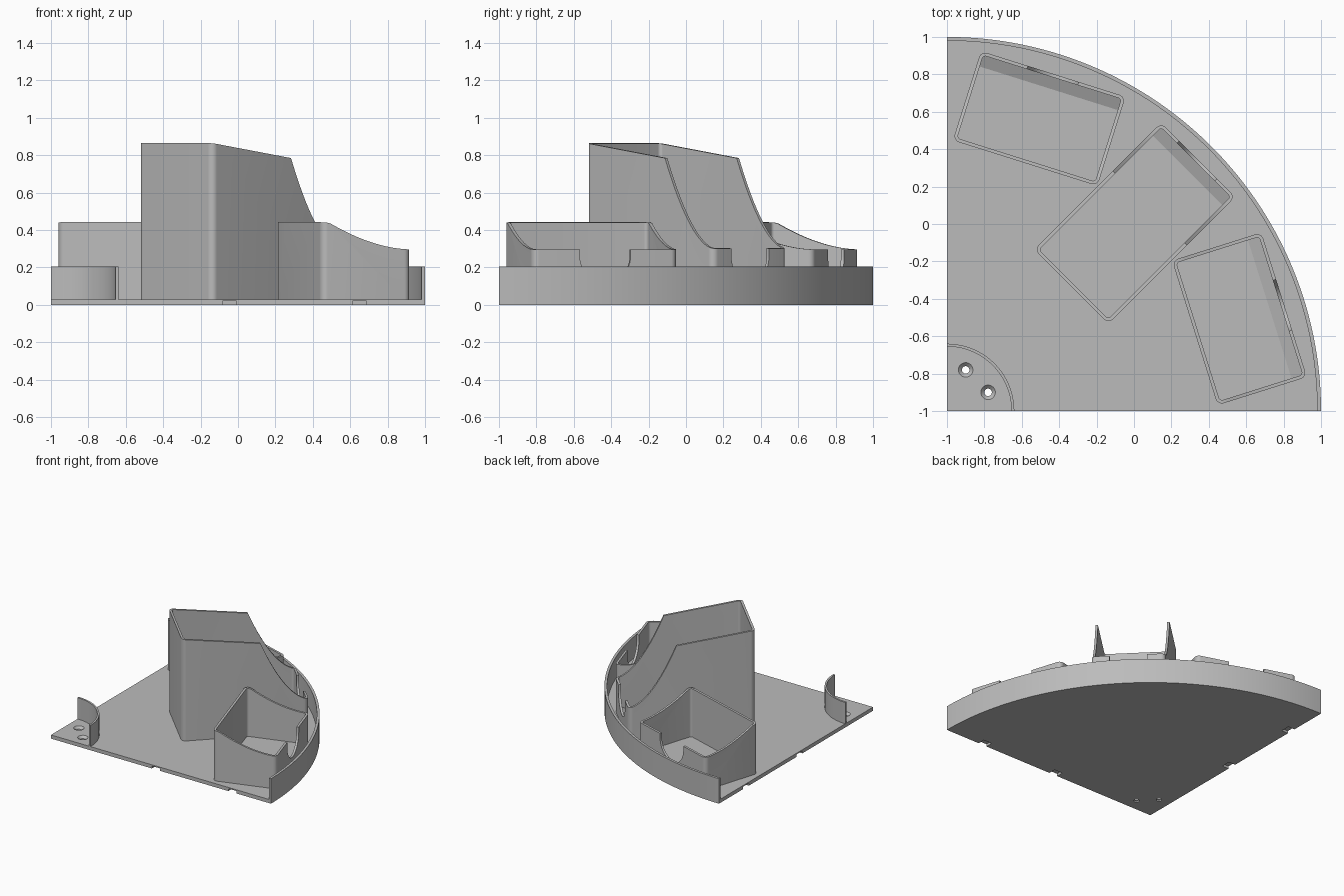
import bpy, bmesh, math
from mathutils import Matrix, Vector

if "Cube" in bpy.data.objects:
    bpy.data.objects.remove(bpy.data.objects["Cube"])

grey = bpy.data.materials.new("plain grey")
grey.diffuse_color = (0.5, 0.5, 0.5, 1)
grey.use_nodes = True
grey.node_tree.nodes["Principled BSDF"].inputs["Base Color"].default_value = grey.diffuse_color
CORNER = Vector((-1, -1, 0))          # centre of the quarter circle


def prism(name, pts, axis, a, b, matrix=Matrix()):
    """Extrude a 2D outline from a to b along z, or along y for (x, z) outlines."""
    bm = bmesh.new()
    put = (lambda p, d: (p[0], p[1], d)) if axis == "z" else (lambda p, d: (p[0], d, p[1]))
    lo = [bm.verts.new(put(p, a)) for p in pts]
    hi = [bm.verts.new(put(p, b)) for p in pts]
    bm.faces.new(lo)
    bm.faces.new(hi)
    for i in range(len(pts)):
        j = (i + 1) % len(pts)
        bm.faces.new((lo[i], lo[j], hi[j], hi[i]))
    bmesh.ops.recalc_face_normals(bm, faces=bm.faces)
    bm.transform(matrix)
    me = bpy.data.meshes.new(name)
    bm.to_mesh(me)
    bm.free()
    me.materials.append(grey)
    ob = bpy.data.objects.new(name, me)
    bpy.context.collection.objects.link(ob)
    return ob


def select(ob):
    bpy.ops.object.select_all(action="DESELECT")
    ob.select_set(True)
    bpy.context.view_layer.objects.active = ob


def cut(ob, cutter):
    mod = ob.modifiers.new("cut", "BOOLEAN")
    mod.operation, mod.solver, mod.object = "DIFFERENCE", "EXACT", cutter
    select(ob)
    bpy.ops.object.modifier_apply(modifier=mod.name)
    bpy.data.objects.remove(cutter)


def smooth(ob):
    select(ob)
    bpy.ops.object.shade_smooth_by_angle(angle=math.radians(30))


def arc(r, n, a0=0, a1=90, c=(0, 0)):
    angles = [math.radians(a0 + (a1 - a0) * i / n) for i in range(n + 1)]
    return [(c[0] + r * math.cos(t), c[1] + r * math.sin(t)) for t in angles]


def round_rect(x0, x1, h, r):
    pts = []
    for cx, cy, a in ((x1 - r, h - r, 0), (x0 + r, h - r, 90),
                      (x0 + r, r - h, 180), (x1 - r, r - h, 270)):
        pts += arc(r, 8, a, a + 90, (cx, cy))
    return pts


home = Matrix.Translation(CORNER)

# Quarter-circle base plate
plate = prism("base_plate", [(0, 0)] + arc(2.0, 72), "z", 0, 0.03, home)

# Clip slots under both straight edges
for s in (0.955, 1.65):
    w, d = 0.038, 0.06
    box = [(s - w, -0.1), (s + w, -0.1), (s + w, d), (s - w, d)]
    cut(plate, prism("slot_cutter", box, "z", -0.1, 0.02, home))
    cut(plate, prism("slot_cutter", [(y, x) for x, y in box], "z", -0.1, 0.02, home))

# Countersunk screw holes
for x, y in ((0.1, 0.22), (0.22, 0.1)):
    cut(plate, prism("hole_cutter", arc(0.02, 23, 0, 345, (x, y)), "z", -0.1, 0.1, home))
    bm = bmesh.new()
    bmesh.ops.create_cone(bm, cap_ends=True, segments=24, radius1=0.015, radius2=0.045,
                          depth=0.03, matrix=Matrix.Translation((x - 1, y - 1, 0.021)))
    me = bpy.data.meshes.new("sink_cutter")
    bm.to_mesh(me)
    bm.free()
    sink = bpy.data.objects.new("sink_cutter", me)
    bpy.context.collection.objects.link(sink)
    cut(plate, sink)
smooth(plate)

# Outer rim and small inner curved wall
for name, r0, r1, n in (("outer_rim", 1.98, 2.0, 72), ("inner_curved_wall", 0.345, 0.36, 32)):
    smooth(prism(name, arc(r1, n) + arc(r0, n)[::-1], "z", 0.028 if r1 < 1 else 0.001, 0.205, home))


def bin_box(name, angle, r0, r1, half, top):
    """Open bin facing outward; top is its side outline as (radius, height)."""
    m = home @ Matrix.Rotation(math.radians(angle), 4, "Z")
    wall, floor = 0.018, 0.045
    body = prism(name, round_rect(r0, r1, half, 0.035), "z", 0.025, 1.0, m)
    cut(body, prism("hollow_cutter", round_rect(r0 + wall, r1 - wall, half - wall, 0.018),
                    "z", floor, 1.2, m))
    over = [(0, top[0][1])] + top + [(3, top[-1][1]), (3, 2), (0, 2)]
    cut(body, prism("top_cutter", over, "y", -1, 1, m))
    # U-shaped finger notch in the front wall
    turn = m @ Matrix.Translation((r1, 0, 0)) @ Matrix.Rotation(math.pi / 2, 4, "Z")
    notch = [(0.142, 0.6)] + arc(0.142, 24, 0, -180, (0, 0.26)) + [(-0.142, 0.6)]
    cut(body, prism("notch_cutter", notch, "y", -0.04, 0.04, turn))
    smooth(body)
    # Low ramp along the foot of the front wall
    ramp = [(r1 - 0.085, floor - 0.002), (r1 - wall + 0.002, floor - 0.002),
            (r1 - wall + 0.002, floor + 0.03)]
    prism(name + "_ramp", ramp, "y", wall - half, half - wall, m)


def sweep(ra, rb, za, zb, power, n=20):
    return [(ra + (rb - ra) * i / n, zb + (za - zb) * (1 - i / n) ** power) for i in range(n + 1)]


low = [(1.39, 0.442), (1.415, 0.441)] + sweep(1.44, 1.885, 0.435, 0.297, 1.8)
tall = [(0.94, 0.865)] + sweep(1.535, 1.91, 0.785, 0.3, 1.85)
bin_box("right_bin", 17.5, 1.39, 1.89, 0.405, low)
bin_box("left_bin", 72.5, 1.39, 1.89, 0.405, low)
bin_box("tall_bin", 45, 0.94, 1.90, 0.28, tall)
